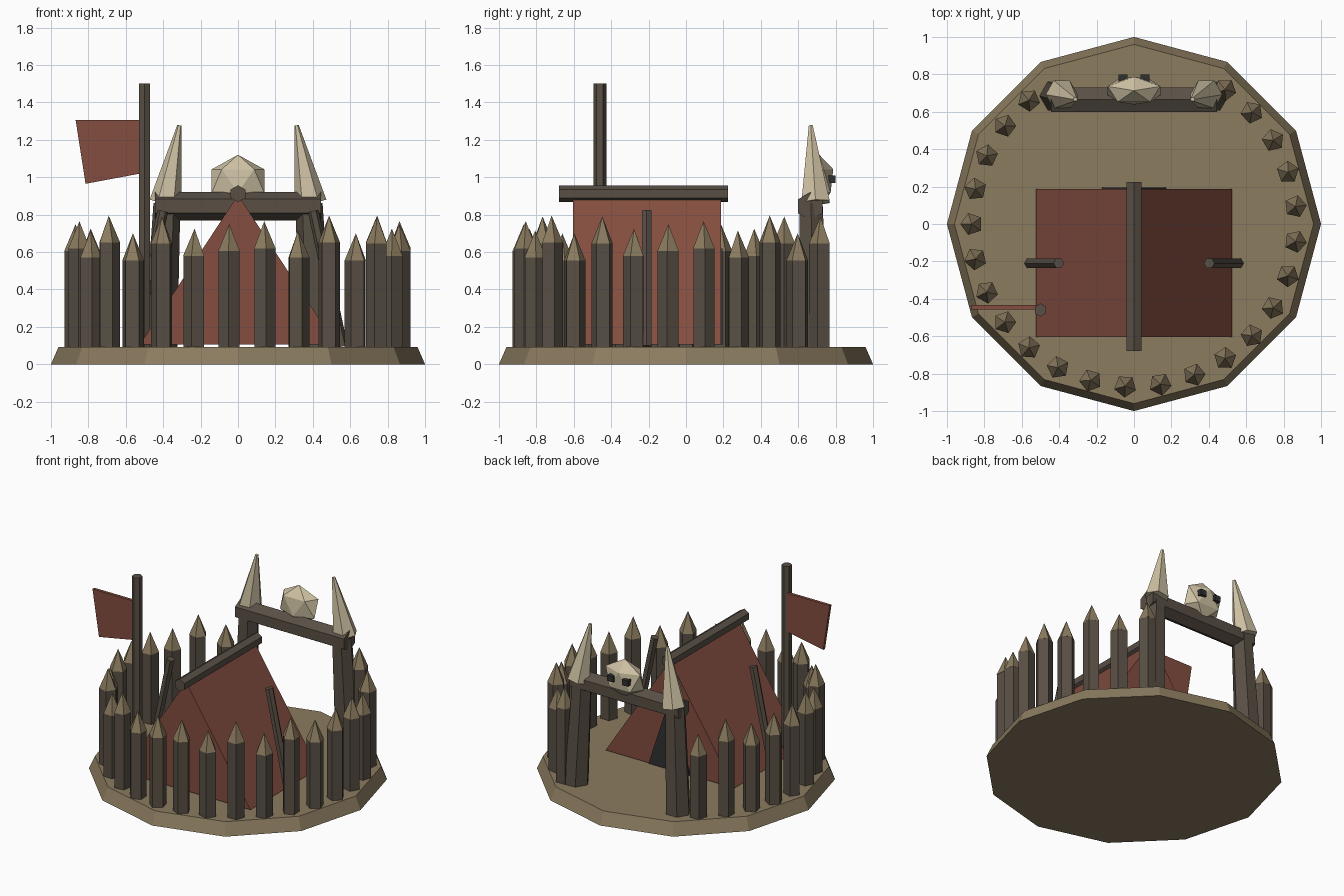
import bpy, bmesh
from math import sin, cos, pi
from mathutils import Vector, Matrix

if "Cube" in bpy.data.objects:
    bpy.data.objects.remove(bpy.data.objects["Cube"])


def material(name, col):
    m = bpy.data.materials.new(name)
    m.diffuse_color = (*col, 1)
    m.use_nodes = True
    m.node_tree.nodes["Principled BSDF"].inputs["Base Color"].default_value = m.diffuse_color
    return m


EARTH = material("earth", (0.26, 0.20, 0.115))
WOOD = material("wood", (0.10, 0.08, 0.06))
CLOTH = material("cloth", (0.23, 0.075, 0.05))
BONE = material("bone", (0.62, 0.54, 0.37))
DARK = material("dark", (0.03, 0.03, 0.03))


def finish(name, bm, mat):
    bmesh.ops.recalc_face_normals(bm, faces=bm.faces)
    me = bpy.data.meshes.new(name)
    bm.to_mesh(me)
    bm.free()
    me.materials.append(mat)
    ob = bpy.data.objects.new(name, me)
    bpy.context.collection.objects.link(ob)
    return ob


def rod(name, p0, p1, r0, r1, n, mat, ref=(1, 0, 0)):
    """n-sided tapered bar from p0 to p1; first corner points along ref."""
    p0, p1, ref = Vector(p0), Vector(p1), Vector(ref)
    d = (p1 - p0).normalized()
    u = (ref - d * ref.dot(d)).normalized()
    v = d.cross(u)
    bm = bmesh.new()

    def ring(p, r):
        return [bm.verts.new(p + r * (cos(2 * pi * i / n) * u + sin(2 * pi * i / n) * v))
                for i in range(n)]
    a = ring(p0, r0)
    bm.faces.new(a)
    if r1 == 0:
        b = [bm.verts.new(p1)]
        for i in range(n):
            bm.faces.new((a[i], a[(i + 1) % n], b[0]))
    else:
        b = ring(p1, r1)
        bm.faces.new(b)
        for i in range(n):
            j = (i + 1) % n
            bm.faces.new((a[i], a[j], b[j], b[i]))
    return finish(name, bm, mat)


def slab(name, xz, y0, y1, mat):
    """Profile in x-z, extruded along y."""
    bm = bmesh.new()
    f = bm.faces.new([bm.verts.new((x, y0, z)) for x, z in xz])
    ext = bmesh.ops.extrude_face_region(bm, geom=[f])
    bmesh.ops.translate(bm, vec=(0, y1 - y0, 0),
                        verts=[g for g in ext["geom"] if isinstance(g, bmesh.types.BMVert)])
    return finish(name, bm, mat)


# Ground mound
rod("base", (0, 0, 0), (0, 0, 0.092), 1.0, 0.96, 12, EARTH)

# Palisade ring, open at the back where the gate stands
TIPS = [0.75, 0.765, 0.715, 0.795, 0.70, 0.79, 0.725]
for k in range(29):
    if 20 <= k <= 24:
        continue
    a = pi + k * 2 * pi / 29
    x, y, top = 0.868 * cos(a), 0.868 * sin(a), TIPS[k % 7]
    out = (cos(a), sin(a), 0)
    rod("stake", (x, y, 0.08), (x, y, top - 0.145), 0.06, 0.06, 5, WOOD, out)
    rod("stake_tip", (x, y, top - 0.145), (x, y, top), 0.061, 0, 5, EARTH, out)

# Tent with ridge pole, doorway and side props
slab("tent", [(-0.525, 0.105), (0.525, 0.105), (0, 0.905)], -0.605, 0.187, CLOTH)
slab("tent_door", [(-0.17, 0.105), (0.17, 0.105), (0, 0.62)], 0.18, 0.195, DARK)
rod("ridge_pole", (0, -0.68, 0.912), (0, 0.225, 0.912), 0.045, 0.045, 6, WOOD, (0, 0, 1))
for s in (-1, 1):
    rod("tent_prop", (s * 0.558, -0.21, 0.095), (s * 0.402, -0.21, 0.82),
        0.029, 0.029, 6, WOOD)

# Flag
rod("flag_pole", (-0.5, -0.46, 0.08), (-0.5, -0.46, 1.5), 0.035, 0.035, 6, WOOD, (0, 1, 0))
slab("flag", [(-0.51, 1.305), (-0.868, 1.305), (-0.815, 0.965), (-0.51, 1.022)],
     -0.456, -0.434, CLOTH)

# Gate with horns
rod("gate_beam", (-0.445, 0.665, 0.845), (0.445, 0.665, 0.845), 0.075, 0.075, 6, WOOD, (0, 0, 1))
for s in (-1, 1):
    rod("gate_post", (s * 0.415, 0.685, 0.085), (s * 0.38, 0.668, 0.86), 0.09, 0.072, 6, WOOD)
    rod("gate_horn", (s * 0.387, 0.693, 0.865), (s * 0.313, 0.667, 1.277), 0.087, 0.012, 6, BONE)

# Skull on the beam
bm = bmesh.new()
bmesh.ops.create_icosphere(bm, subdivisions=1, radius=1)
bm.transform(Matrix.Translation((0, 0.713, 0.98)) @ Matrix.Diagonal((0.165, 0.083, 0.14, 1))
             @ Matrix.Rotation(pi / 2, 4, 'Z'))
finish("skull", bm, BONE)
for s in (-1, 1):
    x = s * 0.06
    slab("skull_eye", [(x - 0.024, 0.968), (x + 0.024, 0.968), (x + 0.024, 1.01), (x - 0.024, 1.01)],
         0.755, 0.798, DARK)
